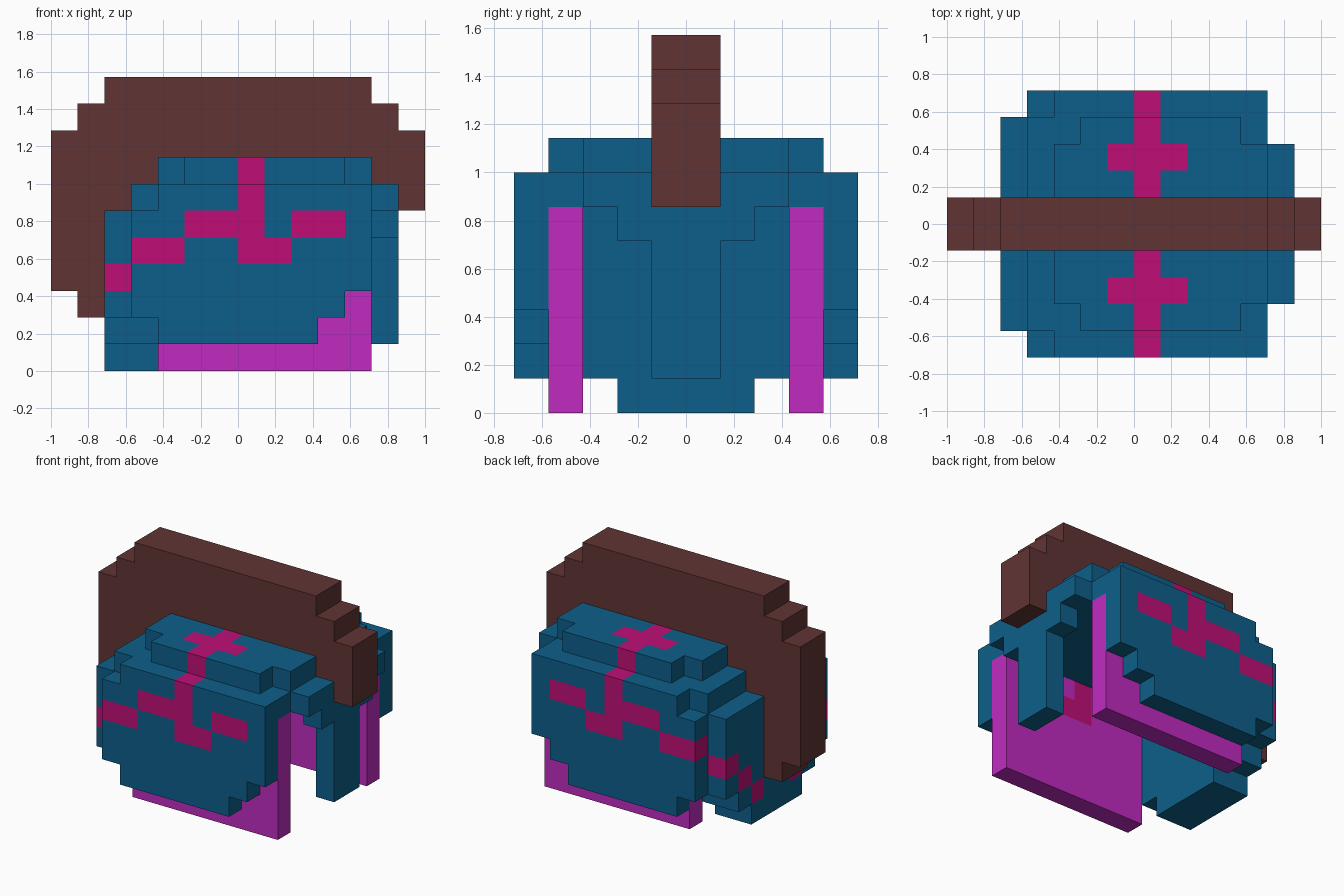
import bpy, bmesh
from mathutils import Vector

U = 1 / 7  # block size

if "Cube" in bpy.data.objects:
    bpy.data.objects.remove(bpy.data.objects["Cube"], do_unlink=True)


def material(name, rgb):
    lin = [c / 12.92 if c <= 0.04045 else ((c + 0.055) / 1.055) ** 2.4
           for c in (v / 255 for v in rgb)] + [1.0]
    m = bpy.data.materials.new(name)
    m.use_nodes = True
    m.diffuse_color = lin
    bsdf = m.node_tree.nodes["Principled BSDF"]
    bsdf.inputs["Base Color"].default_value = lin
    bsdf.inputs["Roughness"].default_value = 0.8
    return m


BLUE = material("blue", (13, 95, 138))
PINK = material("deep_pink", (191, 15, 118))
MAGENTA = material("magenta", (192, 43, 192))
BROWN = material("brown", (97, 52, 52))


def cells(*boxes):
    """Blocks of boxes (x0, x1, y0, y1, z0, z1) in block units, mirrored across y."""
    out = set()
    for x0, x1, y0, y1, z0, z1 in boxes:
        for x in range(x0, x1):
            for y in range(y0, y1):
                for z in range(z0, z1):
                    out |= {(x, y, z), (x, -1 - y, z)}
    return out


# Stepped dome, its roof and the neck guard
dome = cells(
    (-3, 5, 0, 3, 7, 8), (-2, 4, 3, 4, 7, 8),      # top cap
    (-4, 5, 0, 4, 6, 7),                           # roof
    (-5, -3, 0, 2, 0, 6), (-5, -3, 2, 3, 1, 6),    # neck guard
    (-5, -3, 3, 4, 2, 6))

# Outer side plates
side_plates = cells(
    (-3, 5, 4, 5, 6, 7), (-4, 5, 4, 5, 3, 6),
    (-4, 4, 4, 5, 2, 3), (-3, 3, 4, 5, 1, 2))

# Brow and nose guard
face_guard = cells(
    (5, 6, 0, 3, 6, 7), (5, 6, 1, 2, 5, 6), (5, 6, 0, 1, 1, 6))

# Cheek lining
cheeks = cells((-3, 5, 3, 4, 0, 6))

# Crest arching over the dome
crest = cells(
    (-5, 5, 0, 1, 10, 11), (-6, 6, 0, 1, 9, 10), (-7, 7, 0, 1, 8, 9),
    (-7, -3, 0, 1, 7, 8), (5, 7, 0, 1, 7, 8), (6, 7, 0, 1, 6, 7),
    (-7, -4, 0, 1, 6, 7), (-7, -5, 0, 1, 3, 6), (-6, -5, 0, 1, 2, 3))

# Painted pattern
pattern = cells(
    (0, 1, 1, 4, 7, 8), (-1, 2, 2, 3, 7, 8),        # cross on top
    (0, 1, 4, 5, 4, 7), (-2, 0, 4, 5, 5, 6),        # side emblem
    (2, 4, 4, 5, 5, 6), (-4, -2, 4, 5, 4, 5), (0, 2, 4, 5, 4, 5),
    (0, 1, 3, 4, 5, 6), (0, 2, 3, 4, 4, 5),         # seen inside
    (-5, -4, 3, 4, 3, 4), (-5, -4, 2, 3, 2, 3),     # diagonal at the back
    (-5, -4, 1, 2, 1, 2))

solid = dome | side_plates | face_guard | cheeks | crest
AXES = [Vector(a) for a in ((1, 0, 0), (0, 1, 0), (0, 0, 1))]


def build(name, blocks, base):
    """Mesh the exposed block faces and merge them into flat panels."""
    bm = bmesh.new()
    for c in sorted(blocks):
        mid = Vector(c) + Vector((0.5, 0.5, 0.5))
        for a in range(3):
            for s in (-1, 1):
                n = AXES[a] * s
                if tuple(int(v) for v in Vector(c) + n) in solid:
                    continue
                u, v = AXES[(a + 1) % 3] * 0.5, AXES[(a + 2) % 3] * 0.5 * s
                quad = [mid + n * 0.5 + p for p in (-u - v, u - v, u + v, -u + v)]
                f = bm.faces.new([bm.verts.new(p * U) for p in quad])
                f.material_index = 1 if c in pattern else 0
    bmesh.ops.remove_doubles(bm, verts=bm.verts[:], dist=1e-4)
    bmesh.ops.dissolve_limit(bm, angle_limit=0.01, verts=bm.verts[:],
                             edges=bm.edges[:], delimit={'MATERIAL'})
    me = bpy.data.meshes.new(name)
    bm.to_mesh(me)
    bm.free()
    me.materials.append(base)
    me.materials.append(PINK)
    bpy.context.collection.objects.link(bpy.data.objects.new(name, me))


build("helmet_dome", dome, BLUE)
build("side_plates", side_plates, BLUE)
build("face_guard", face_guard, BLUE)
build("cheek_lining", cheeks, MAGENTA)
build("crest", crest - dome, BROWN)
